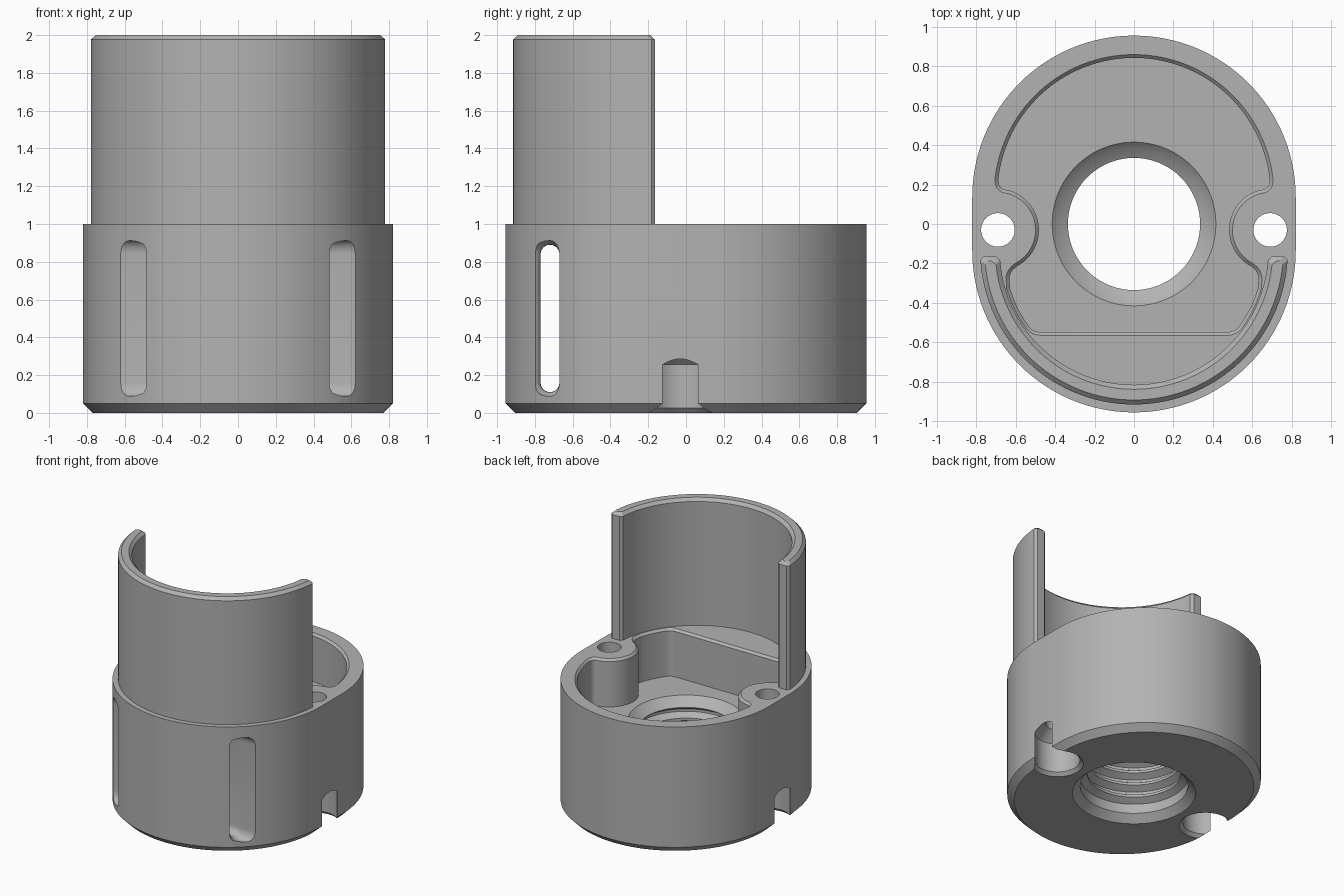
import bpy, bmesh
from math import sin, cos, radians, asin, degrees, pi

cube = bpy.data.objects.get("Cube")
if cube:
    bpy.data.objects.remove(cube, do_unlink=True)

grey = bpy.data.materials.new("plain grey")
grey.use_nodes = True
grey.diffuse_color = (0.45, 0.45, 0.45, 1)
grey.node_tree.nodes["Principled BSDF"].inputs["Base Color"].default_value = (0.45, 0.45, 0.45, 1)


def loft(name, rings):
    """Closed solid through rings of equal point count."""
    bm = bmesh.new()
    loops = [[bm.verts.new(p) for p in ring] for ring in rings]
    n = len(loops[0])
    for a, b in zip(loops, loops[1:]):
        for i in range(n):
            j = (i + 1) % n
            bm.faces.new((a[i], a[j], b[j], b[i]))
    bm.faces.new(loops[0])
    bm.faces.new(loops[-1])
    bmesh.ops.recalc_face_normals(bm, faces=bm.faces)
    mesh = bpy.data.meshes.new(name)
    bm.to_mesh(mesh)
    bm.free()
    mesh.materials.append(grey)
    ob = bpy.data.objects.new(name, mesh)
    bpy.context.collection.objects.link(ob)
    return ob


def arc(centre, r, a0, a1, n):
    angles = [radians(a0 + (a1 - a0) * i / n) for i in range(n + 1)]
    return [(centre[0] + r * cos(a), centre[1] + r * sin(a)) for a in angles]


def at_height(points, z):
    return [(x, y, z) for x, y in points]


def lathe(name, centre, profile, n=96):
    return loft(name, [at_height(arc(centre, r, 0, 360, n)[:-1], z) for r, z in profile])


def select(ob):
    bpy.ops.object.select_all(action="DESELECT")
    ob.select_set(True)
    bpy.context.view_layer.objects.active = ob


def cut(target, cutter):
    cutter.hide_render = True
    mod = target.modifiers.new("cut", "BOOLEAN")
    mod.operation = "DIFFERENCE"
    mod.solver = "EXACT"
    mod.object = cutter
    select(target)
    bpy.ops.object.modifier_apply(modifier=mod.name)
    bpy.data.objects.remove(cutter, do_unlink=True)


# Main body: straight-sided oval with a chamfered foot
def oval(r):
    return arc((0, 0.135), r, 0, 180, 64) + arc((0, -0.135), r, 180, 360, 64)


body = loft("body", [at_height(oval(r), z) for r, z in ((0.77, 0), (0.82, 0.05), (0.82, 1))])


# Pocket: rounded outline that bends around the two screw bosses
def pocket_outline(d):
    half = arc((0, 0.15), 0.70 + d, 90, 5.8, 40)
    half += arc((0.645, 0.215), 0.05 + d, 5.8, -79.6, 10)[1:]
    half += arc((0.69, -0.03), 0.20 - d, 100.4, 242.5, 24)[1:]
    half += arc((0.56, -0.28), 0.08 + d, 62.5, -14.5, 10)[1:]
    half += arc((0, -0.135), 0.665 + d, -14.5, -35.5, 10)[1:]
    half += arc((0.476, -0.475), 0.08 + d, -35.5, -90, 8)[1:]
    half[0] = (0, half[0][1])
    return half + [(-x, y) for x, y in reversed(half[1:])]


FLOOR = 0.625
cut(body, loft("pocket_cutter", [at_height(pocket_outline(d), z) for d, z in
                                 ((-0.008, FLOOR), (-0.008, 0.983), (0.009, 1), (0.009, 1.05))]))

# Central bore: chamfered both ends with thread grooves between
MINOR, MAJOR = 0.335, 0.385
bore = [(0.45, -0.01), (MAJOR, 0.055), (MAJOR, 0.13)]
for k in range(4):
    z = 0.16 + 0.1 * k
    bore += [(MINOR, z), (MINOR, z + 0.02), (MAJOR, z + 0.05), (MAJOR, z + 0.07)]
bore += [(MINOR, 0.56), (MINOR, 0.565), (MAJOR, 0.595), (0.425, FLOOR + 0.01)]
cut(body, lathe("bore_cutter", (0, 0), bore))

# Screw holes with wide recesses that break out through the sides
for side in (-1, 1):
    cut(body, lathe("screw_cutter", (side * 0.69, -0.03),
                    ((0.196, -0.01), (0.161, 0.025), (0.161, 0.255),
                     (0.085, 0.33), (0.085, 1.05)), 64))


# Strap slot: tunnel running side to side with flared front lips
def slot_ring(x, flare):
    ring = []
    for cz, start in ((0.84, 0), (0.16, 180)):
        for i in range(13):
            a = radians(start + 15 * i)
            c, s = cos(a), sin(a)
            ring.append((x, -0.72 + 0.05 * c + flare * min(c, 0), cz + (0.05 + 0.5 * flare) * s))
    return ring


flares = ((0.44, 0), (0.46, 0.003), (0.475, 0.014), (0.485, 0.03), (0.5, 0.045), (0.9, 0.045))
slot = [slot_ring(-x, f) for x, f in reversed(flares)] + [slot_ring(x, f) for x, f in flares]
cut(body, loft("slot_cutter", slot))


# Upright half-round shield with chamfered rim and ends
def shield_outline(d):
    outer, inner, end, bevel = 0.78 - d, 0.68 + d, -0.165 - d, 0.018
    drop = end - bevel + 0.135
    a = degrees(asin(drop / outer))
    b = degrees(asin(drop / inner))
    points = [(outer - bevel, end)] + arc((0, -0.135), outer, a, -180 - a, 72)
    points += [(bevel - outer, end), (-inner - bevel, end)]
    points += arc((0, -0.135), inner, -180 - b, b, 72) + [(inner + bevel, end)]
    return points


shield = loft("shield", [at_height(shield_outline(d), z) for d, z in
                         ((0, 0.99), (0, 1.977), (0.023, 2))])

for part in (body, shield):
    select(part)
    bpy.ops.object.shade_smooth_by_angle(angle=radians(28))
